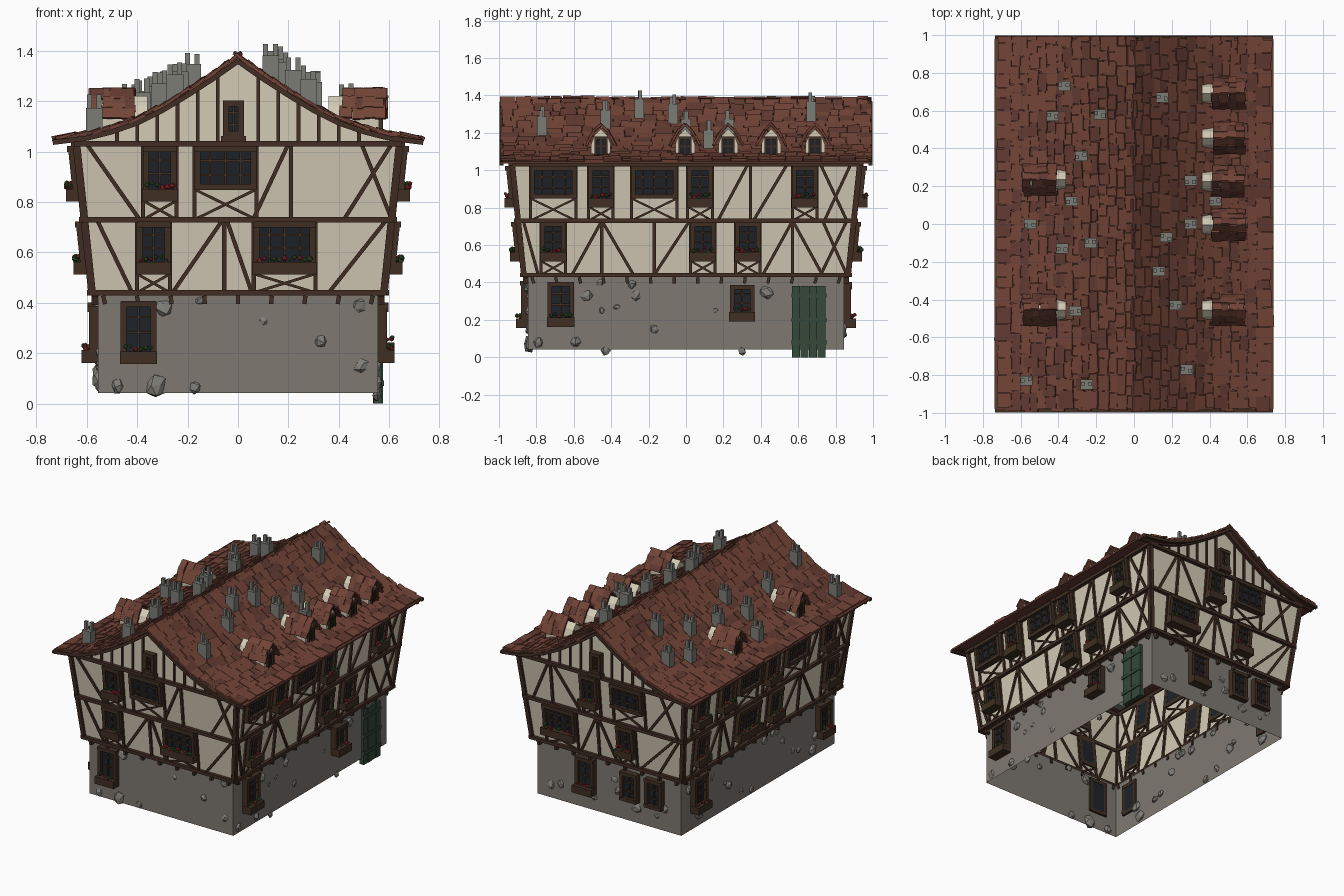
import bpy, bmesh, math, random
from mathutils import Matrix, Vector

if "Cube" in bpy.data.objects:
    bpy.data.objects.remove(bpy.data.objects["Cube"])
random.seed(7)
R = random.uniform
COL = {'plaster': (.66, .6, .47), 'timber': (.055, .027, .017), 'stone': (.21, .19, .165),
       'rock': (.22, .21, .19), 'tile': (.17, .058, .038), 'tile_dark': (.12, .042, .03),
       'glass': (.013, .016, .022), 'door': (.035, .065, .04), 'chimney': (.2, .2, .18),
       'leaf': (.04, .1, .02), 'flower': (.4, .02, .03), 'window': (.05, .028, .016)}
mats, parts = {}, {}
for n, c in COL.items():
    mats[n] = bpy.data.materials.new(n)
    mats[n].diffuse_color = (*c, 1)

def part(name, mat):
    if name not in parts:
        parts[name] = (bmesh.new(), mat)
    return parts[name][0]

def box(bm, c, X, Y, Z, size):
    """Box centred at c with given axes and sizes."""
    m = Matrix((X, Y, Z)).transposed() @ Matrix.Diagonal(size)
    bmesh.ops.create_cube(bm, size=1, matrix=Matrix.Translation(c) @ m.to_4x4())

def face(bm, pts):
    bm.faces.new([bm.verts.new(p) for p in pts])

# ---- house outline: wall half-sizes by height, roof profile by distance from ridge
def half(k, z):
    if z < .43:
        return (.845, .555)[k % 2]
    return (.865, .577)[k % 2] + .105 * (min(z, 1.03) - .44)

PROF = [(0, 1.37), (.1, 1.3), (.2, 1.235), (.3, 1.175), (.4, 1.125), (.5, 1.09), (.6, 1.065), (.735, 1.048)]

def rz(x):
    x = abs(x)
    for (a, za), (b, zb) in zip(PROF, PROF[1:]):
        if x <= b:
            return za + (zb - za) * (x - a) / (b - a)
    return PROF[-1][1]

def pt(k, u, z, o=0):
    """Point on wall k (0 front, 1 right, 2 back, 3 left), o outward."""
    return Matrix.Rotation(k * math.pi / 2, 3, 'Z') @ Vector((u, -half(k, z) - o, z))

def beam(bm, k, a, b, w, depth, o=0.0):
    p, q = pt(k, *a, o), pt(k, *b, o)
    X = (q - p).normalized()
    N = Matrix.Rotation(k * math.pi / 2, 3, 'Z') @ Vector((0, -1, 0))
    Z = X.cross(N).normalized()
    box(bm, (p + q) / 2, X, Z.cross(X), Z, ((q - p).length, depth, w))

# ---- wall shells, open underneath
for name, mat, z0, z1 in (('stone_base', 'stone', .042, .429), ('plaster_walls', 'plaster', .44, 1.045)):
    bm = part(name, mat)
    for k in range(4):
        a, b = half(k + 1, z0), half(k + 1, z1)
        face(bm, [pt(k, -a, z0), pt(k, a, z0), pt(k, b, z1), pt(k, -b, z1)])
ledge = part('overhang_underside', 'timber')
for k in range(4):
    a, b = half(k + 1, .42), half(k + 1, .44)
    face(ledge, [pt(k, -a, .429), pt(k, -b, .44), pt(k, b, .44), pt(k, a, .429)])
for k in (0, 2):
    prof = [(x, rz(x) - .012) for x in (-.63, -.5, -.4, -.3, -.2, -.1, 0, .1, .2, .3, .4, .5, .63)]
    face(part('gables', 'plaster'), [pt(k, -.645, 1.03), pt(k, .645, 1.03)] + [pt(k, x, z) for x, z in prof[::-1]])

# ---- windows
def window(k, u, z0, z1, w, cols=2, planter=True):
    fr, gl = part('window_frames', 'window'), part('window_glass', 'glass')
    beam(gl, k, (u, z0), (u, z1), w - .02, .03, .003)
    for s in (-1, 1):
        beam(fr, k, (u + s * (w / 2 - .011), z0), (u + s * (w / 2 - .011), z1), .024, .05, .012)
    for z in (z0 + .01, z1 - .01):
        beam(fr, k, (u - w / 2, z), (u + w / 2, z), .024, .056, .014)
    for i in range(1, cols):
        x = u - w / 2 + w * i / cols
        beam(fr, k, (x, z0), (x, z1), .009, .03, .012)
    for i in (1, 2):
        z = z0 + (z1 - z0) * (i / 3 if not planter else .25 + i * .25)
        beam(fr, k, (u - w / 2, z), (u + w / 2, z), .009, .03, .012)
    if planter:
        beam(part('flower_boxes', 'window'), k, (u - w / 2 - .004, z0 + .022), (u + w / 2 + .004, z0 + .022), .05, .06, .035)
        n = int(w / .022)
        for i in range(n):
            red = random.random() < .35
            bm = part('flowers' if red else 'leaves', 'flower' if red else 'leaf')
            p = pt(k, u + (i + .5 - n / 2) * .02, z0 + R(.05, .07), R(.035, .06))
            bmesh.ops.create_icosphere(bm, subdivisions=1, radius=R(.007, .013), matrix=Matrix.Translation(p))

N, W = .132, .245   # narrow and wide window widths
LEVEL = ((.44, .73), (.73, 1.03))
WINS = {  # per wall: lower storey, upper storey as (u, width); ground as (u, z0, z1, w, planter)
    0: ([(-.335, N), (.185, W)], [(-.31, N), (-.05, W)], [(-.395, .16, .405, .14, 1)]),
    1: ([(-.71, N), (.09, N), (.33, N)], [(-.71, W), (-.455, N), (-.17, W), (.075, N), (.635, N)],
        [(-.67, .165, .4, .14, 1), (.3, .195, .385, .13, 1)]),
    2: ([(-.34, W), (.17, N)], [(-.09, N), (.2, W)],
        [(-.17, .16, .4, .14, 1), (.17, .19, .385, .13, 0), (.36, .19, .385, .13, 0)]),
    3: ([(-.71, N), (-.2, W), (.1, N), (.71, N)], [(-.75, N), (-.48, N), (-.22, W), (.03, N), (.3, W), (.65, N)],
        [(-.67, .165, .4, .14, 1), (.7, .165, .385, .13, 1)])}
BRACES = {  # per wall: lower, upper diagonals as (u at bottom, u at top)
    0: ([(-.42, -.56), (-.26, -.06), (.055, -.045), (.36, .59)], [(-.39, -.6), (.06, .2), (.42, .61), (.61, .49)]),
    1: ([(-.79, -.87), (-.61, -.45), (-.28, -.45), (-.17, .02), (.41, .57), (.73, .57), (.72, .86), (.86, .73)],
        [(.17, .33), (.36, .54), (.86, .72), (.74, .88)]),
    2: ([(-.2, -.06), (.08, -.05), (.26, .55), (.4, .58)], [(-.18, -.38), (-.55, -.41), (.34, .57), (.57, .45)]),
    3: ([(-.62, -.48), (-.34, -.47), (.2, .38), (.58, .4), (.8, .88)], [(.45, .57), (.88, .74), (.76, .89)])}
POSTS = {0: ([-.055], [.21]), 1: ([-.45, -.17, .57], [.345]), 2: ([-.055], [-.395]), 3: ([-.475, .39], [])}

# ---- timber framing
tb = part('timber_frame', 'timber')
for k in range(4):
    for z in (.44, .73, 1.03):
        h = half(k + 1, z) + .012
        beam(tb, k, (-h, z), (h, z), .022, .034, .006)
    for s in (-1, 1):
        beam(tb, k, (s * half(k + 1, .44), .44), (s * half(k + 1, 1.03), 1.03), .026, .03, .002)
    for lv, (zb, zt) in enumerate(LEVEL):
        for u in POSTS[k][lv]:
            beam(tb, k, (u, zb), (u, zt), .017, .024)
        for a, b in BRACES[k][lv]:
            beam(tb, k, (a, zb), (b, zt), .016, .02)
        for u, w in WINS[k][lv]:
            wide = w == W
            planter = not (wide and lv)
            z0 = zb + (.12 if not planter else .075)
            window(k, u, z0, zt - .01, w, 4 if wide else 2, planter)
            l, r = u - w / 2, u + w / 2
            for x in (l, r):
                beam(tb, k, (x, zb), (x, zt), .016, .022)
            beam(tb, k, (l, zb), (r, z0), .011, .018)
            beam(tb, k, (r, zb), (l, z0), .011, .018)
    for u, z0, z1, w, planter in WINS[k][2]:
        window(k, u, z0, z1, w, 2, planter)
    # joist ends under the overhang
    n = 9 if k % 2 == 0 else 14
    h = half(k + 1, .3) - .02
    for i in range(n):
        u = h * (2 * i / (n - 1) - 1)
        beam(part('joist_ends', 'timber'), k, (u * .985, .395), (u, .428), .017, .034, .01)
# gable studs, attic window and barge boards
for k in (0, 2):
    for i in range(-6, 7):
        u = i * .08
        if i:
            beam(tb, k, (u, 1.03), (u, rz(u) - .02), .014, .02)
    c = -.018 if k == 0 else -.03
    window(k, c, 1.06, 1.2, .082, 2, False)
    beam(tb, k, (c - .05, 1.05), (c + .05, 1.05), .025, .06, .015)
    for s in (-1, 1):
        for (a, za), (b, zb) in zip(PROF, PROF[1:]):
            for o in (.008, .06):
                beam(part('barge_boards', 'timber'), k, (s * a, za - .012), (s * b, zb - .012), .02, .02, o)

# ---- plank door on the right wall
d = part('door', 'door')
for i in range(4):
    beam(d, 1, (.589 + i * .0455, 0), (.589 + i * .0455, .382), .043, .034 + .006 * (i % 2))
for z in (.08, .2, .33):
    beam(d, 1, (.565, z), (.75, z), .022, .05)

# ---- rubble stones in the base
ROCKS = {0: [(-.29, .38, .04), (-.15, .41, .022), (.1, .33, .02), (.33, .25, .033), (.48, .39, .03), (.49, .15, .033),
             (-.48, .07, .034), (-.325, .07, .045), (-.17, .065, .028)],
         1: [(-.53, .33, .034), (-.46, .4, .022), (-.29, .39, .03), (-.45, .25, .02), (-.37, .27, .02), (-.27, .33, .034),
             (-.17, .15, .025), (.16, .25, .017), (.43, .35, .038), (-.79, .08, .034), (-.59, .08, .034), (-.43, .035, .028), (.3, .035, .026)]}
for k in (2, 3):
    h = half(k + 1, .2) - .06
    ROCKS[k] = [(-h + 2 * h * (i + R(.1, .9)) / (9 * (k - 1)), R(.05, .4), R(.02, .042)) for i in range(9 * (k - 1))]
for k, lst in ROCKS.items():
    for u, z, r in lst:
        m = Matrix.Translation(pt(k, u, z, -.004)) @ Matrix.Rotation(k * math.pi / 2, 4, 'Z') @ \
            Matrix.Diagonal((R(.85, 1.1), .6, R(.85, 1.1), 1)) @ Matrix.Rotation(R(0, 6), 4, 'Y')
        vs = bmesh.ops.create_icosphere(part('wall_stones', 'rock'), subdivisions=1, radius=r, matrix=m)['verts']
        for v in vs:
            v.co += Vector((R(-1, 1), R(-1, 1), R(-1, 1))) * r * .15

# ---- roof deck and tiles
deck = part('roof_deck', 'tile_dark')
for s in (-1, 1):
    for (a, za), (b, zb) in zip(PROF, PROF[1:]):
        X = Vector((s * (b - a), 0, zb - za))
        L = X.length
        X.normalize()
        Y = Vector((0, s, 0))
        box(deck, Vector((s * (a + b) / 2, 0, (za + zb) / 2 - .006)), X, Y, X.cross(Y), (L + .004, 1.96, .012))

def tile(c, X, Y, ln, w):
    """One loose tile: X down the slope, Y along the eaves."""
    Zv = X.cross(Y).normalized()
    dark = random.random() < .3
    rot = Matrix.Rotation(R(-.07, .07), 3, Zv) @ Matrix.Rotation(R(.02, .14), 3, Y)
    box(part('roof_tiles_dark' if dark else 'roof_tiles', 'tile_dark' if dark else 'tile'),
        c + Zv * R(.004, .01), rot @ X, rot @ Y, rot @ Zv, (ln, w, .012))

for s in (-1, 1):
    for r in range(15):
        x = .022 + r * .0475
        y = -1 + R(0, .03)
        while y < .97:
            w = min(R(.045, .11), .995 - y)
            xx = min(x + R(-.008, .008), .70)
            X = Vector((s * .02, 0, rz(xx + .01) - rz(xx - .01))).normalized()
            tile(Vector((s * xx, y + w / 2, rz(xx))), X, Vector((0, s, 0)), R(.072, .09), w - .003)
            y += w

# ---- dormers
ARCH = [(-.052, 1.06), (.052, 1.06), (.052, 1.14), (.035, 1.185), (0, 1.22), (-.035, 1.185), (-.052, 1.14)]
for s, y0 in ((1, .69), (1, .455), (1, .225), (1, -.005), (1, -.455), (-1, .235), (-1, -.455)):
    bm = part('dormer_walls', 'plaster')
    fr, bk = ([(s * x, y0 + u, z) for u, z in ARCH] for x in (.56, .36))
    face(bm, fr)
    for i in range(7):
        j = (i + 1) % 7
        face(bm, [fr[i], fr[j], bk[j], bk[i]])
    ax = (Vector((1, 0, 0)), Vector((0, 1, 0)), Vector((0, 0, 1)))
    box(part('window_glass', 'glass'), Vector((s * .56, y0, 1.125)), *ax, (.012, .05, .09))
    wf = part('window_frames', 'window')
    for u in (-.028, .028):
        box(wf, Vector((s * .565, y0 + u, 1.125)), *ax, (.02, .012, .1))
    for z in (1.08, 1.172):
        box(wf, Vector((s * .565, y0, z)), *ax, (.024, .07, .014))
    box(wf, Vector((s * .562, y0, 1.128)), *ax, (.018, .056, .007))
    box(wf, Vector((s * .562, y0, 1.128)), *ax, (.018, .007, .09))
    for t in (-1, 1):
        for u, z, du, dz in ((.014, 1.222, .7, -.6), (.041, 1.19, .55, -.75), (.061, 1.153, .45, -.7)):
            for i in range(4):
                tile(Vector((s * (.435 + i * .043 + R(-.008, .008)), y0 + t * u, z)),
                     Vector((0, t * du, dz)).normalized(), Vector((-t, 0, 0)), R(.048, .062), R(.042, .052))

# ---- chimneys with pots
CH = [(-.37, .73), (-.43, .57), (-.18, .58), (-.28, .36), (-.33, .12), (-.55, 0), (-.38, -.13), (-.23, -.1), (-.31, -.46),
      (-.57, -.83), (-.25, -.85), (.15, .67), (.3, .23), (.43, .12), (.3, 0), (.17, -.07), (.13, -.25), (.22, -.43), (.28, -.77)]
ax = [Vector(v) for v in ((1, 0, 0), (0, 1, 0), (0, 0, 1))]
bm = part('chimneys', 'chimney')
for x, y in CH:
    z = rz(x)
    box(bm, Vector((x, y, z + .025)), *ax, (.066, .052, .15))
    for i, u in enumerate((-.02, .018)):
        h = R(.03, .055)
        box(bm, Vector((x + u, y + R(-.01, .01), z + .1 + h / 2)), *ax, (.02, .02, h))

# ---- turn the collected parts into objects
for name, (bm, mat) in parts.items():
    bmesh.ops.recalc_face_normals(bm, faces=bm.faces) if name not in ('stone_base', 'plaster_walls', 'gables', 'overhang_underside') else None
    me = bpy.data.meshes.new(name)
    bm.to_mesh(me)
    bm.free()
    me.materials.append(mats[mat])
    bpy.context.collection.objects.link(bpy.data.objects.new(name, me))

for m in bpy.data.materials:
    if m.users and not m.is_grease_pencil:
        m.use_nodes = True
        m.node_tree.nodes["Principled BSDF"].inputs["Base Color"].default_value = m.diffuse_color
